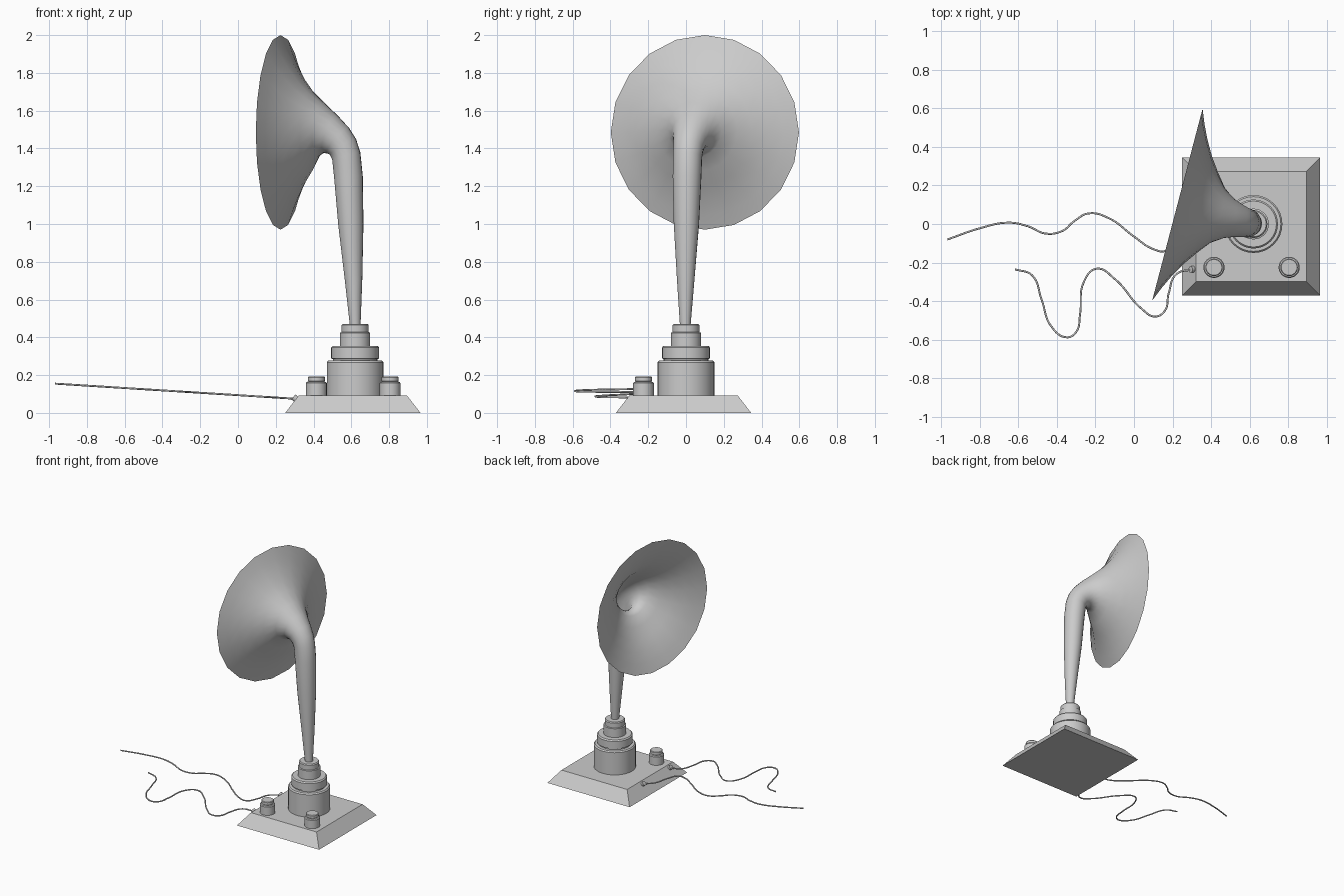
import bpy, bmesh, math
from mathutils import Vector

if "Cube" in bpy.data.objects:
    bpy.data.objects.remove(bpy.data.objects["Cube"])


def finish(bm, name, smooth=True, angle=35):
    bmesh.ops.recalc_face_normals(bm, faces=bm.faces)
    me = bpy.data.meshes.new(name)
    bm.to_mesh(me)
    bm.free()
    ob = bpy.data.objects.new(name, me)
    bpy.context.collection.objects.link(ob)
    if smooth:
        bpy.ops.object.select_all(action='DESELECT')
        ob.select_set(True)
        bpy.context.view_layer.objects.active = ob
        bpy.ops.object.shade_smooth_by_angle(angle=math.radians(angle))
    return ob


def bridge_rings(bm, rings):
    n = len(rings[0])
    for a, b in zip(rings, rings[1:]):
        for i in range(n):
            j = (i + 1) % n
            bm.faces.new((a[i], a[j], b[j], b[i]))


def lathe(name, profile, x, y, sides):
    """Closed turned part from (radius, z) points."""
    bm = bmesh.new()
    rings = [[bm.verts.new((x + r * math.cos(2 * math.pi * i / sides),
                            y + r * math.sin(2 * math.pi * i / sides), z))
              for i in range(sides)] for r, z in profile]
    bridge_rings(bm, rings)
    bm.faces.new(rings[0])
    bm.faces.new(rings[-1])
    return finish(bm, name)


# Sloped square base
bm = bmesh.new()
rings = [[bm.verts.new((0.608 + sx * h, -0.013 + sy * h, z))
          for sx, sy in ((-1, -1), (1, -1), (1, 1), (-1, 1))]
         for h, z in ((0.358, 0.0), (0.286, 0.093))]
bridge_rings(bm, rings)
bm.faces.new(rings[0])
bm.faces.new(rings[1])
finish(bm, "base", smooth=False)

# Stepped pedestal
lathe("pedestal", [(0.15, 0.09), (0.15, 0.268), (0.142, 0.277), (0.118, 0.277),
                   (0.118, 0.285), (0.127, 0.288), (0.127, 0.346), (0.119, 0.355),
                   (0.08, 0.355), (0.08, 0.424), (0.072, 0.427), (0.072, 0.464),
                   (0.066, 0.471), (0.02, 0.471)], 0.62, 0.0, 32)

# Two control knobs
for label, x in (("left", 0.415), ("right", 0.805)):
    lathe(label + "_knob", [(0.055, 0.09), (0.055, 0.158), (0.05, 0.164), (0.041, 0.166),
                            (0.045, 0.17), (0.045, 0.188), (0.041, 0.192)], x, -0.225, 24)

# Horn: rings of (distance behind mouth, height, radius, tilt) swept down to the stem
HORN = [(0, 1.485, 0.515, 0), (0.03, 1.485, 0.44, 0), (0.065, 1.487, 0.367, 0),
        (0.11, 1.49, 0.288, 0), (0.16, 1.495, 0.218, 0), (0.215, 1.5, 0.148, 6),
        (0.27, 1.477, 0.108, 20), (0.313, 1.443, 0.09, 40), (0.342, 1.408, 0.081, 58),
        (0.36, 1.36, 0.077, 75), (0.372, 1.25, 0.076, 85), (0.385, 1.0, 0.067, 87),
        (0.4, 0.7, 0.046, 88), (0.409, 0.46, 0.028, 90)]
axis = Vector((0.967, -0.254, 0)).normalized()
side = Vector((-axis.y, axis.x, 0))
up = Vector((0, 0, 1))
bm = bmesh.new()
rings = []
for u, z, r, tilt in HORN:
    t = math.radians(tilt)
    ring_up = axis * math.sin(t) + up * math.cos(t)
    c = Vector((0.225, 0.1, z)) + axis * u
    rings.append([bm.verts.new(c + r * (ring_up * math.cos(a) + side * math.sin(a)))
                  for a in (2 * math.pi * i / 20 for i in range(20))])
bridge_rings(bm, rings)
finish(bm, "horn", angle=60)


# Wires rise gently as they run away from the base
def wire(name, points):
    cu = bpy.data.curves.new(name, 'CURVE')
    cu.dimensions = '3D'
    cu.bevel_depth = 0.005
    cu.bevel_resolution = 2
    cu.resolution_u = 8
    cu.use_fill_caps = True
    sp = cu.splines.new('BEZIER')
    sp.bezier_points.add(len(points) - 1)
    for bp, (x, y) in zip(sp.bezier_points, points):
        bp.co = (x, y, 0.075 + 0.063 * (0.3 - x))
        bp.handle_left_type = bp.handle_right_type = 'AUTO'
    ob = bpy.data.objects.new(name, cu)
    bpy.context.collection.objects.link(ob)


wire("front_wire", [(0.31, -0.235), (0.22, -0.26), (0.18, -0.36), (0.16, -0.45),
                    (0.11, -0.48), (0.04, -0.44), (-0.1, -0.285), (-0.195, -0.232),
                    (-0.26, -0.3), (-0.28, -0.47), (-0.3, -0.56), (-0.35, -0.588),
                    (-0.43, -0.53), (-0.48, -0.39), (-0.53, -0.265), (-0.617, -0.235)])
wire("rear_wire", [(0.31, 0.1), (0.24, 0.04), (0.21, -0.06), (0.165, -0.138), (0.1, -0.13),
                   (0, -0.065), (-0.13, 0.03), (-0.235, 0.055), (-0.31, 0.015),
                   (-0.37, -0.035), (-0.455, -0.05), (-0.55, -0.012), (-0.65, 0.007),
                   (-0.8, -0.022), (-0.968, -0.08)])

# Sockets where the wires enter the sloped side of the base
for label, y in (("front", -0.235), ("rear", 0.1)):
    bpy.ops.mesh.primitive_cylinder_add(vertices=16, radius=0.017, depth=0.03,
                                        location=(0.305, y, 0.075),
                                        rotation=(0, math.radians(-52), 0))
    bpy.context.object.name = label + "_socket"
    bpy.ops.object.shade_smooth_by_angle()
